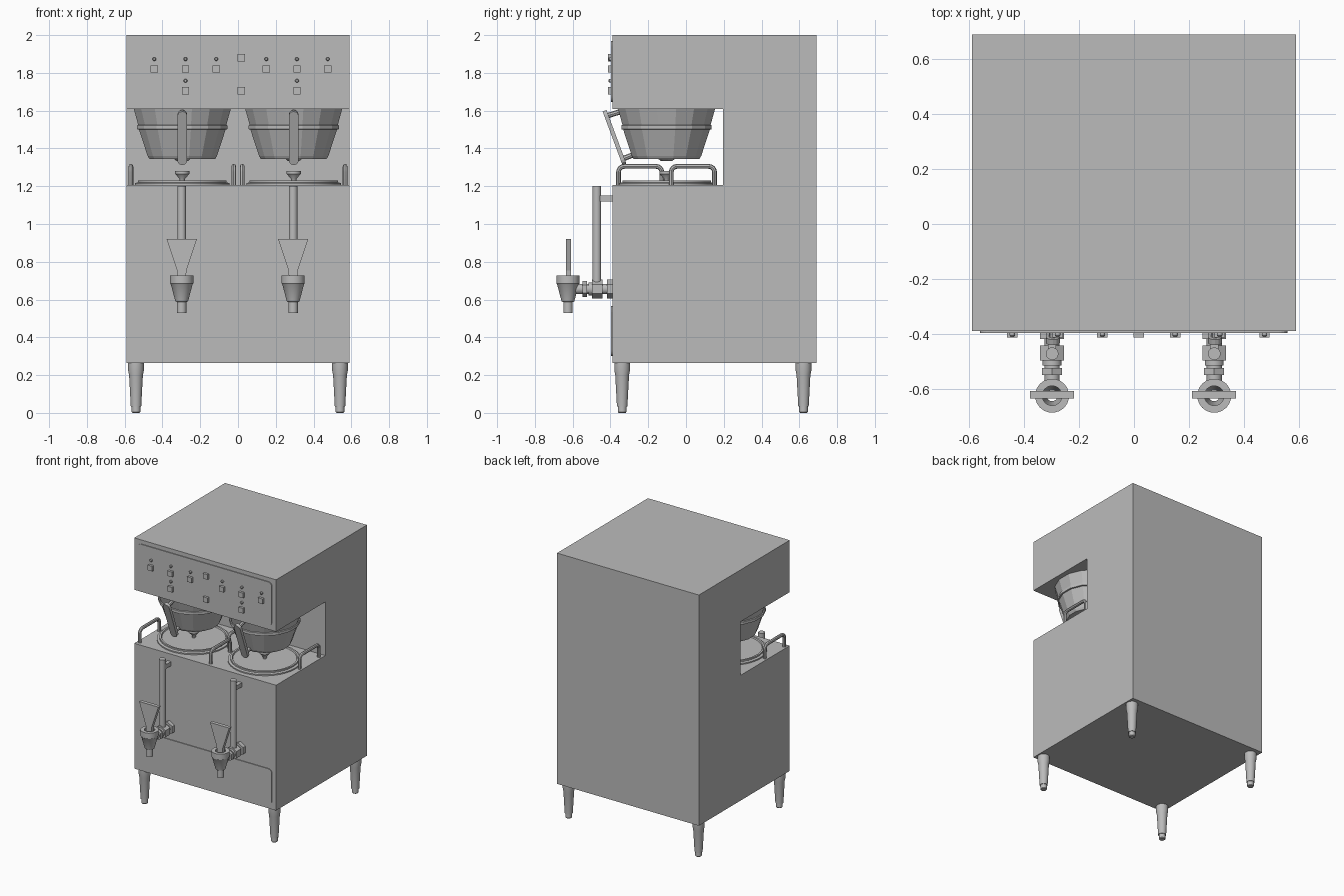
import bpy, bmesh, math
from mathutils import Vector, Matrix

cube = bpy.data.objects.get("Cube")
if cube:
    bpy.data.objects.remove(cube, do_unlink=True)

GREY = (0.5, 0.5, 0.5, 1)
steel = bpy.data.materials.new("steel_grey")
steel.diffuse_color = GREY
steel.use_nodes = True
steel.node_tree.nodes["Principled BSDF"].inputs["Base Color"].default_value = GREY


def finish(name, bm, smooth=False):
    bmesh.ops.recalc_face_normals(bm, faces=bm.faces)
    mesh = bpy.data.meshes.new(name)
    bm.to_mesh(mesh)
    bm.free()
    ob = bpy.data.objects.new(name, mesh)
    bpy.context.collection.objects.link(ob)
    mesh.materials.append(steel)
    if smooth:
        bpy.ops.object.select_all(action='DESELECT')
        ob.select_set(True)
        bpy.context.view_layer.objects.active = ob
        bpy.ops.object.shade_smooth_by_angle(angle=math.radians(35))
    return ob


def prism(name, points, direction):
    """Extrude a closed outline of 3D points along a direction."""
    bm = bmesh.new()
    face = bm.faces.new([bm.verts.new(p) for p in points])
    ext = bmesh.ops.extrude_face_region(bm, geom=[face])
    verts = [v for v in ext["geom"] if isinstance(v, bmesh.types.BMVert)]
    bmesh.ops.translate(bm, vec=Vector(direction), verts=verts)
    return finish(name, bm)


def box(name, x0, x1, y0, y1, z0, z1):
    return prism(name, [(x0, y0, z0), (x1, y0, z0), (x1, y0, z1), (x0, y0, z1)], (0, y1 - y0, 0))


def lathe(name, centre, profile, sides=16, axis='Z', smooth=True, closed=False):
    """Spin (radius, height) pairs; closed joins the last ring to the first."""
    bm = bmesh.new()
    rings = []
    for r, h in profile:
        ring = []
        for i in range(sides):
            a = 2 * math.pi * (i + 0.5) / sides
            ring.append(bm.verts.new((r * math.cos(a), r * math.sin(a), h)))
        rings.append(ring)
    pairs = list(zip(rings, rings[1:]))
    if closed:
        pairs.append((rings[-1], rings[0]))
    else:
        bm.faces.new(rings[0])
        bm.faces.new(rings[-1])
    for a, b in pairs:
        for i in range(sides):
            j = (i + 1) % sides
            bm.faces.new((a[i], a[j], b[j], b[i]))
    if axis == 'Y':      # heights run towards the front
        bmesh.ops.rotate(bm, verts=bm.verts, matrix=Matrix.Rotation(math.pi / 2, 3, 'X'))
    bmesh.ops.translate(bm, vec=Vector(centre), verts=bm.verts)
    return finish(name, bm, smooth)


def rounded_rect(x0, x1, z0, z1, r, y):
    pts = []
    corners = ((x1 - r, z1 - r), (x0 + r, z1 - r), (x0 + r, z0 + r), (x1 - r, z0 + r))
    for k, (cx, cz) in enumerate(corners):
        for i in range(6):
            a = math.pi / 2 * (k + i / 5)
            pts.append((cx + r * math.cos(a), y, cz + r * math.sin(a)))
    return pts


def rod(name, points, radius):
    """Round rod along a path, turned into a mesh."""
    curve = bpy.data.curves.new(name, 'CURVE')
    curve.dimensions = '3D'
    curve.bevel_depth = radius
    curve.bevel_resolution = 2
    curve.use_fill_caps = True
    spline = curve.splines.new('POLY')
    spline.points.add(len(points) - 1)
    for p, co in zip(spline.points, points):
        p.co = (*co, 1)
    tmp = bpy.data.objects.new(name + "_path", curve)
    bpy.context.collection.objects.link(tmp)
    bpy.context.view_layer.update()
    mesh = bpy.data.meshes.new_from_object(tmp.evaluated_get(bpy.context.evaluated_depsgraph_get()))
    bpy.data.objects.remove(tmp)
    bm = bmesh.new()
    bm.from_mesh(mesh)
    bpy.data.meshes.remove(mesh)
    for f in bm.faces:
        f.material_index = 0
    return finish(name, bm, True)


# Cabinet: C-shaped side profile pushed across the width
side = [(-0.39, 0.265), (0.69, 0.265), (0.69, 2.0), (-0.39, 2.0),
        (-0.39, 1.61), (0.195, 1.61), (0.195, 1.207), (-0.39, 1.207)]
prism("cabinet", [(-0.59, y, z) for y, z in side], (1.18, 0, 0))

# Thin front panels
prism("control_panel", rounded_rect(-0.56, 0.558, 1.645, 1.97, 0.03, -0.39), (0, -0.006, 0))
prism("lower_panel", rounded_rect(-0.56, 0.558, 0.30, 0.565, 0.03, -0.39), (0, -0.006, 0))

# Square buttons and indicator lamps
columns = (-0.443, -0.278, -0.115, 0.15, 0.312, 0.475)
buttons = [(x, 1.82) for x in columns] + [(0.017, 1.88)] + [(x, 1.705) for x in (-0.278, 0.017, 0.312)]
for x, z in buttons:
    box("button", x - 0.019, x + 0.019, -0.414, -0.394, z - 0.019, z + 0.019)
lamps = [(x, 1.873) for x in columns] + [(-0.278, 1.758), (0.312, 1.758)]
for x, z in lamps:
    lathe("lamp", (x, -0.394, z), [(0.01, 0), (0.01, 0.012), (0.006, 0.017)], 12, 'Y')

# Legs with stepped feet
for x in (-0.54, 0.54):
    for y in (-0.338, 0.622):
        lathe("leg", (x, y, 0), [(0.019, 0), (0.023, 0.005), (0.023, 0.035), (0.028, 0.035),
                                 (0.037, 0.2), (0.042, 0.225), (0.042, 0.265)], 20)

# Two identical brewing stations
CY = -0.103
for cx in (-0.295, 0.295):
    # Brew basket with rim bead and outlet
    lathe("brew_basket", (cx, CY, 0), [(0.03, 1.333), (0.045, 1.345), (0.178, 1.345), (0.187, 1.36),
          (0.234, 1.5), (0.244, 1.502), (0.244, 1.522), (0.238, 1.525), (0.262, 1.61)], 16, smooth=False)

    # Basket handle: slanted grip on two arms
    top, low = Vector((cx, -0.422, 1.575)), Vector((cx, -0.335, 1.34))
    d = (low - top).normalized()
    n = Vector((0, -d.z, d.y)) * 0.022
    outline = []
    for end, turn in ((top, math.pi), (low, 0)):
        for i in range(7):
            a = turn - math.pi / 2 + math.pi * i / 6
            outline.append(end + d * 0.026 * math.cos(a) + Vector((0.026 * math.sin(a), 0, 0)) - n / 2)
    prism("basket_grip", outline, n)
    rod("basket_upper_arm", [(cx, -0.42, 1.572), (cx, -0.33, 1.60)], 0.014)
    rod("basket_lower_arm", [(cx, -0.335, 1.345), (cx, -0.265, 1.372)], 0.014)

    # Urn lid and its little inlet funnel
    lathe("urn_lid", (cx, CY, 0), [(0.252, 1.205), (0.252, 1.216), (0.235, 1.22), (0.235, 1.231),
                                   (0.222, 1.231), (0.218, 1.222)], 40)
    lathe("inlet_funnel", (cx, CY, 0), [(0.012, 1.22), (0.015, 1.24), (0.038, 1.265), (0.038, 1.28),
                                        (0.033, 1.28), (0.01, 1.245)], 20)

    # Lifting handles, front one on the right and rear one on the left
    for x, y0, y1 in ((cx - 0.272, -0.357, -0.128), (cx + 0.272, -0.078, 0.151)):
        r, zt = 0.03, 1.305
        path = [(x, y0, 1.205)]
        for c, a0 in ((y0 + r, math.pi), (y1 - r, math.pi / 2)):
            for i in range(5):
                a = a0 - math.pi / 2 * i / 4
                path.append((x, c + r * math.cos(a), zt - r + r * math.sin(a)))
        rod("lifting_handle", path + [(x, y1, 1.205)], 0.0125)

    # Sight gauge tube and bracket
    gx = cx - 0.003
    lathe("sight_gauge", (gx, -0.472, 0), [(0.023, 0.66), (0.023, 1.2)], 16)
    box("gauge_bracket", gx - 0.015, gx + 0.015, -0.46, -0.385, 1.12, 1.152)

    # Valve pipe and hexagonal fittings
    fz = 0.656
    lathe("valve_pipe", (gx, -0.39, fz), [(0.028, 0), (0.028, 0.195)], 16, 'Y')
    lathe("wall_nut", (gx, -0.39, fz), [(0.05, 0), (0.05, 0.028)], 6, 'Y', False)
    lathe("gauge_nut", (gx, -0.442, fz), [(0.05, 0), (0.05, 0.055)], 6, 'Y', False)
    lathe("valve_collar", (gx, -0.497, fz), [(0.035, 0), (0.035, 0.018)], 16, 'Y')
    lathe("valve_nut", (gx, -0.525, fz), [(0.042, 0), (0.042, 0.024)], 6, 'Y', False)

    # Hollow faucet cup with spout
    lathe("faucet", (gx, -0.625, 0), [(0.025, 0.53), (0.025, 0.587), (0.034, 0.59), (0.058, 0.68),
          (0.062, 0.685), (0.062, 0.727), (0.036, 0.727), (0.036, 0.69), (0.02, 0.6), (0.02, 0.53)],
          20, closed=True)

    # Faucet lever: flared blade with a short stem
    blade = [(-0.02, 0.68), (0.02, 0.68), (0.025, 0.755), (0.08, 0.92), (-0.08, 0.92), (-0.025, 0.755)]
    prism("faucet_lever", [(gx + x, -0.635, z) for x, z in blade], (0, 0.027, 0))
